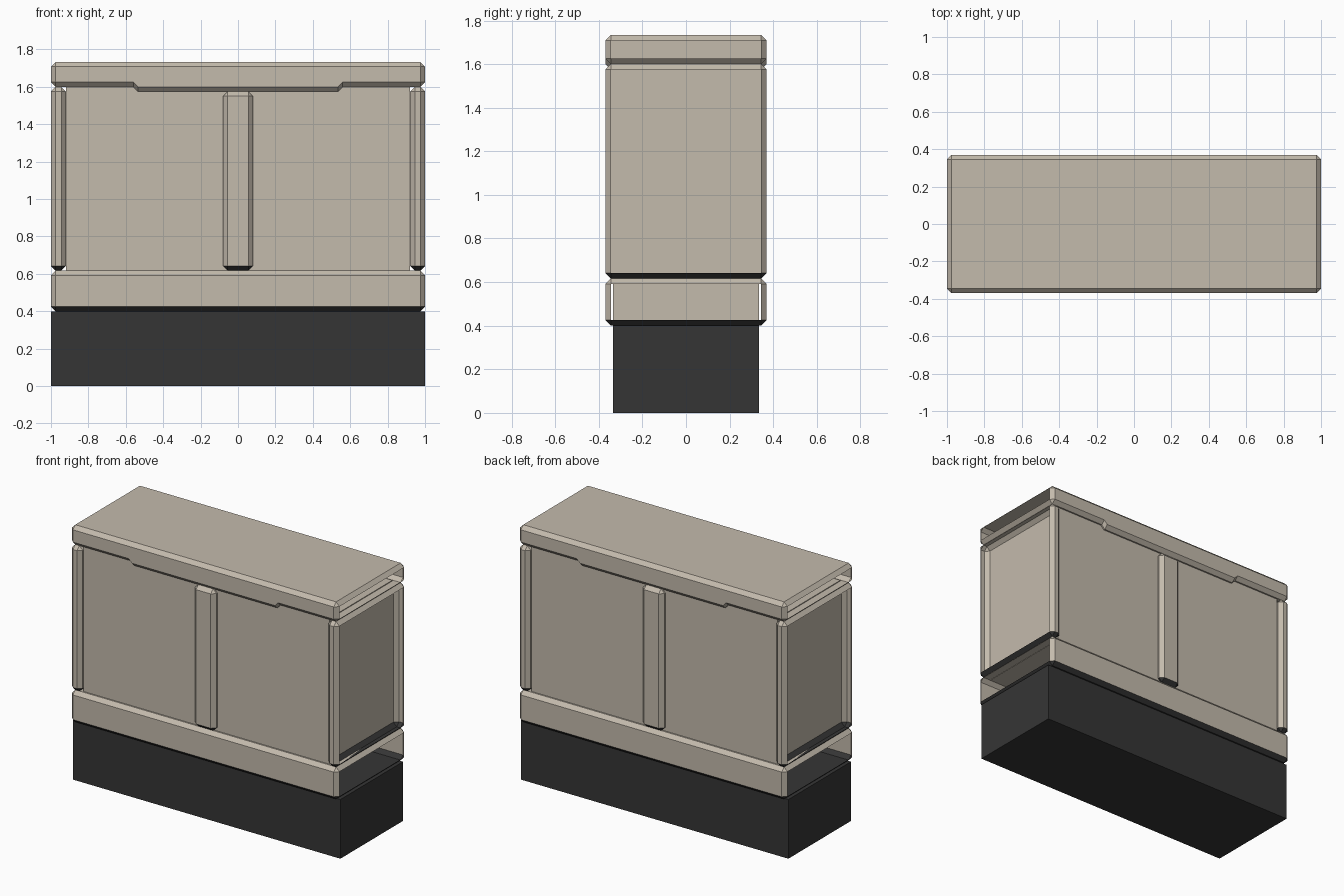
import bpy
import bmesh
from mathutils import Vector

if "Cube" in bpy.data.objects:
    bpy.data.objects.remove(bpy.data.objects["Cube"])


def material(name, rgb):
    m = bpy.data.materials.new(name)
    m.diffuse_color = (*rgb, 1)
    m.use_nodes = True
    m.node_tree.nodes["Principled BSDF"].inputs["Base Color"].default_value = m.diffuse_color
    return m


BEIGE = material("beige concrete", (0.55, 0.495, 0.415))
DARK = material("dark footing", (0.036, 0.036, 0.036))
C = 0.025  # chamfer width


def block(name, x0, x1, half_y, z0, z1, chamfer=C, mats=(BEIGE,),
          dark_under=False, open_ends=(), drop=None):
    """Chamfered box; may have open x ends, dark undersides, a lowered middle."""
    bm = bmesh.new()
    bmesh.ops.create_cube(bm, size=1)
    for v in bm.verts:
        v.co = Vector(((x0 + x1) / 2 + v.co.x * (x1 - x0),
                       v.co.y * 2 * half_y,
                       (z0 + z1) / 2 + v.co.z * (z1 - z0)))
    if chamfer:
        bmesh.ops.bevel(bm, geom=bm.edges[:], offset=chamfer, segments=1,
                        affect='EDGES', profile=0.5)
    bm.normal_update()
    # remove the flat end faces, keeping the chamfer rim
    gone = [f for f in bm.faces for s in open_ends if f.normal.x * s > 0.99]
    if gone:
        bmesh.ops.delete(bm, geom=gone, context='FACES')
    # lower the middle of the underside
    if drop:
        inner, outer, depth = drop
        for x in (-outer, -inner, inner, outer):
            bmesh.ops.bisect_plane(bm, geom=bm.verts[:] + bm.edges[:] + bm.faces[:],
                                   plane_co=(x, 0, 0), plane_no=(1, 0, 0))
        for v in bm.verts:
            if abs(v.co.x) < inner + 0.005 and v.co.z < z0 + C + 0.005:
                v.co.z -= depth
    bm.normal_update()
    if dark_under:
        for f in bm.faces:
            if f.normal.z < -0.3:
                f.material_index = 1
    me = bpy.data.meshes.new(name)
    bm.to_mesh(me)
    bm.free()
    for m in mats:
        me.materials.append(m)
    ob = bpy.data.objects.new(name, me)
    bpy.context.collection.objects.link(ob)
    return ob


BOTH = (BEIGE, DARK)

# buried footing
block("footing", -1, 1, 0.335, 0, 0.4, chamfer=0, mats=(DARK,))
# plinth band, a hollow sleeve open at the ends
block("plinth_band", -1, 1, 0.37, 0.4, 0.617, mats=BOTH, dark_under=True,
      open_ends=(-1, 1))
block("plinth_core", -0.45, 0.45, 0.335, 0.4, 0.61, chamfer=0)
# main wall panel
block("wall_panel", -0.92, 0.92, 0.335, 0.615, 1.605, chamfer=0)
# middle pillar
block("middle_pillar", -0.08, 0.08, 0.37, 0.617, 1.575, mats=BOTH, dark_under=True)
# end pillars with recessed outer faces
block("end_pillar_right", 0.92, 1, 0.37, 0.617, 1.6, mats=BOTH, dark_under=True,
      open_ends=(1,))
block("end_pillar_left", -1, -0.92, 0.37, 0.617, 1.6, mats=BOTH, dark_under=True,
      open_ends=(-1,))
# coping with a deeper middle, open at the ends
block("coping", -1, 1, 0.37, 1.6, 1.733, open_ends=(-1, 1),
      drop=(0.535, 0.56, 0.025))
block("coping_core", -0.45, 0.45, 0.35, 1.6, 1.72, chamfer=0)
